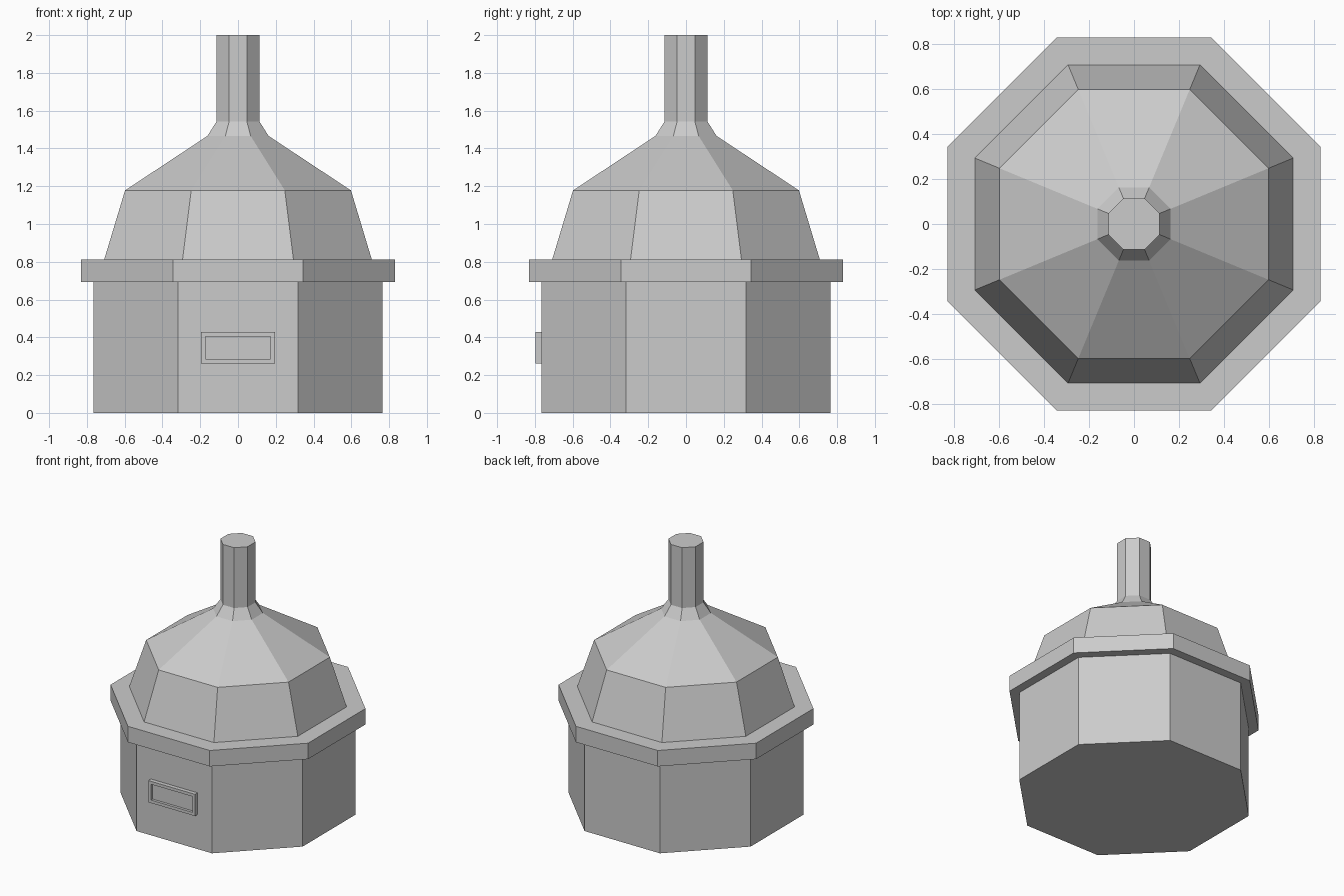
import bpy, bmesh
from math import cos, sin, pi

if "Cube" in bpy.data.objects:
    bpy.data.objects.remove(bpy.data.objects["Cube"])


def make_object(name, bm):
    bmesh.ops.recalc_face_normals(bm, faces=bm.faces)
    mesh = bpy.data.meshes.new(name)
    bm.to_mesh(mesh)
    bm.free()
    obj = bpy.data.objects.new(name, mesh)
    bpy.context.collection.objects.link(obj)
    return obj


def octagon_part(name, profile):
    """Stack octagons from (flat-side distance, height) pairs and cap both ends."""
    bm = bmesh.new()
    rings = []
    for apothem, z in profile:
        r = apothem / cos(pi / 8)
        angles = [pi / 8 + i * pi / 4 for i in range(8)]
        rings.append([bm.verts.new((r * cos(a), r * sin(a), z)) for a in angles])
    for low, high in zip(rings, rings[1:]):
        for i in range(8):
            j = (i + 1) % 8
            bm.faces.new((low[i], low[j], high[j], high[i]))
    bm.faces.new(rings[0][::-1])
    bm.faces.new(rings[-1])
    return make_object(name, bm)


# Main octagonal shell: base, rim, domed roof and chimney in stacked sections
octagon_part("base_and_roof", [
    (0.765, 0.0), (0.765, 0.692),                   # base wall
    (0.83, 0.692), (0.83, 0.813),                   # overhanging rim
    (0.708, 0.813), (0.598, 1.178),                 # lower roof
    (0.162, 1.466), (0.114, 1.542), (0.114, 2.0),   # upper roof, collar, chimney
])

# Front hatch frame with a recessed centre panel
bm = bmesh.new()
bmesh.ops.create_cube(bm, size=1)
for v in bm.verts:
    v.co.x *= 0.392
    v.co.y = -0.796 if v.co.y < 0 else -0.76
    v.co.z = 0.345 + v.co.z * 0.165
front = min(bm.faces, key=lambda f: f.calc_center_median().y)
bmesh.ops.inset_region(bm, faces=[front], thickness=0.032)
panel = bmesh.ops.extrude_discrete_faces(bm, faces=[front])["faces"][0]
bmesh.ops.translate(bm, verts=panel.verts, vec=(0, 0.02, 0))
make_object("front_hatch", bm)
